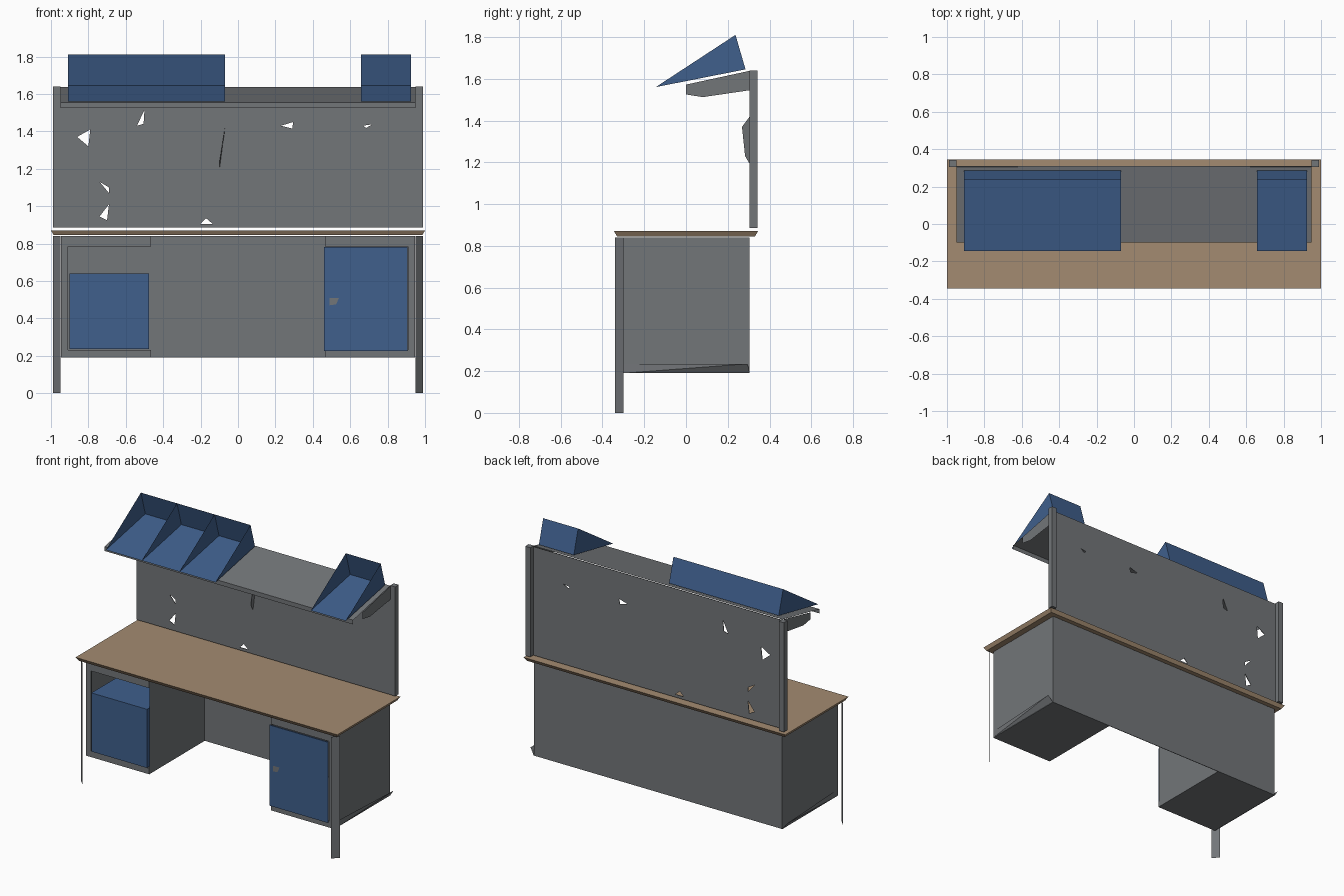
import bpy
import math

if "Cube" in bpy.data.objects:
    bpy.data.objects.remove(bpy.data.objects["Cube"])


def material(name, rgb):
    m = bpy.data.materials.new(name)
    m.diffuse_color = (*rgb, 1)
    m.use_nodes = True
    m.node_tree.nodes["Principled BSDF"].inputs["Base Color"].default_value = m.diffuse_color
    return m


GREY = material("painted_grey_steel", (0.17, 0.18, 0.19))
BLUE = material("blue_plastic", (0.05, 0.115, 0.265))
TAN = material("tan_wood", (0.37, 0.26, 0.165))


def sheet(name, verts, faces, mat):
    me = bpy.data.meshes.new(name)
    me.from_pydata(verts, [], faces)
    me.materials.append(mat)
    me.update()
    ob = bpy.data.objects.new(name, me)
    bpy.context.collection.objects.link(ob)
    return ob


BOTTOM, TOP, FRONT, RIGHT, BACK, LEFT = range(6)
BOX_FACES = [(0, 3, 2, 1), (4, 5, 6, 7), (0, 1, 5, 4),
             (1, 2, 6, 5), (2, 3, 7, 6), (3, 0, 4, 7)]


def box(name, x, y, z, mat, skip=(), inset=0.0):
    """Box from ranges; skip drops faces, inset narrows the bottom."""
    x, y = sorted(x), sorted(y)
    verts = []
    for zz, i in ((z[0], inset), (z[1], 0.0)):
        verts += [(x[0] + i, y[0] + i, zz), (x[1] - i, y[0] + i, zz),
                  (x[1] - i, y[1] - i, zz), (x[0] + i, y[1] - i, zz)]
    faces = [f for k, f in enumerate(BOX_FACES) if k not in skip]
    return sheet(name, verts, faces, mat)


# Worktop with edges raked under
box("worktop", (-1, 1), (-0.345, 0.345), (0.845, 0.87), TAN, inset=0.015)

# Lower back panel joining the pedestals
box("lower_back_panel", (-0.47, 0.47), (0.301, 0.305), (0.19, 0.84), GREY)

for s, side in ((-1, "left"), (1, "right")):
    # Open-fronted pedestal shell
    box(side + "_pedestal", (s * 0.947, s * 0.465), (-0.30, 0.305),
        (0.19, 0.84), GREY, skip=(FRONT,))
    # Front frame of the pedestal
    box(side + "_frame_stile", (s * 0.947, s * 0.908), (-0.305, -0.295), (0.19, 0.84), GREY)
    box(side + "_frame_sill", (s * 0.908, s * 0.465), (-0.305, -0.295), (0.19, 0.232), GREY)
    box(side + "_frame_rail", (s * 0.908, s * 0.465), (-0.305, -0.295), (0.785, 0.84), GREY)
    # Front leg: a single diagonal plate
    a, b = (s * 0.95, -0.34), (s * 0.988, -0.30)
    sheet(side + "_front_leg",
          [(*a, 0), (*b, 0), (*b, 0.84), (*a, 0.84)], [(0, 1, 2, 3)], GREY)
    # Slanted strip low on the outer side
    sheet(side + "_side_stretcher",
          [(s * 0.95, -0.30, 0.19), (s * 0.95, 0.305, 0.19),
           (s * 0.982, 0.295, 0.235), (s * 0.95, -0.30, 0.235)],
          [(0, 1, 2), (0, 2, 3)], GREY)
    # Upright post for the tool board
    box(side + "_upright_post", (s * 0.988, s * 0.95), (0.305, 0.343), (0.885, 1.64), GREY)
    # Shelf bracket
    sheet(side + "_shelf_bracket",
          [(s * 0.953, y, z) for y, z in
           ((0.305, 1.638), (0.0, 1.572), (0.0, 1.525), (0.08, 1.512), (0.305, 1.545))],
          [(0, 1, 2, 3, 4)], GREY)

# Drawer and cupboard door
box("drawer", (-0.90, -0.475), (-0.315, 0.28), (0.235, 0.64), BLUE)
box("cupboard_door", (0.46, 0.907), (-0.315, -0.306), (0.225, 0.782), BLUE)
sheet("door_handle", [(0.49, -0.318, 0.47), (0.525, -0.318, 0.475),
                      (0.54, -0.318, 0.51), (0.49, -0.318, 0.51)], [(0, 1, 2, 3)], GREY)

# Tool board with triangular holes, drawn as a filled flat curve
outline = [(-0.95, 0.885), (0.95, 0.885), (0.95, 1.635), (-0.95, 1.635)]
holes = [
    [(-0.86, 1.37), (-0.79, 1.41), (-0.80, 1.32)],
    [(-0.54, 1.43), (-0.50, 1.515), (-0.505, 1.44)],
    [(-0.74, 1.13), (-0.69, 1.10), (-0.69, 1.07)],
    [(-0.74, 0.945), (-0.69, 1.01), (-0.70, 0.925)],
    [(-0.20, 0.905), (-0.17, 0.935), (-0.135, 0.905)],
    [(0.23, 1.43), (0.295, 1.45), (0.29, 1.415)],
    [(0.67, 1.43), (0.72, 1.438), (0.685, 1.418)],
]
cu = bpy.data.curves.new("tool_board", 'CURVE')
cu.dimensions = '2D'
cu.fill_mode = 'BOTH'
cu.extrude = 0.002
for pts in [outline] + holes:
    sp = cu.splines.new('POLY')
    sp.points.add(len(pts) - 1)
    for p, (px, pz) in zip(sp.points, pts):
        p.co = (px, pz, 0, 1)
    sp.use_cyclic_u = True
cu.materials.append(GREY)
board = bpy.data.objects.new("tool_board", cu)
board.rotation_euler = (math.pi / 2, 0, 0)
board.location = (0, 0.308, 0)
bpy.context.collection.objects.link(board)

# Small hook fin on the board
sheet("board_hook", [(-0.07, 0.306, 1.42), (-0.075, 0.268, 1.37),
                     (-0.10, 0.283, 1.23), (-0.10, 0.306, 1.19)], [(0, 1, 2, 3)], GREY)

# Sloping shelf with a front lip
sheet("sloping_shelf",
      [(x, y, z) for y, z in ((-0.10, 1.525), (-0.10, 1.555), (0.305, 1.638))
       for x in (-0.95, 0.95)],
      [(0, 1, 3, 2), (2, 3, 5, 4)], GREY)


# Storage bins: floor, back and triangular sides, open on top
def bin_row(name, edges):
    profile = ((-0.145, 1.56), (0.285, 1.645), (0.237, 1.81))
    verts, faces = [], []
    for i, x in enumerate(edges):
        verts += [(x, y, z) for y, z in profile]
        k = 3 * i
        faces.append((k, k + 1, k + 2))
        if i:
            faces += [(k - 3, k, k + 1, k - 2), (k - 2, k + 1, k + 2, k - 1)]
    sheet(name, verts, faces, BLUE)


bin_row("left_bins", (-0.908, -0.632, -0.345, -0.07))
bin_row("right_bin", (0.658, 0.925))
